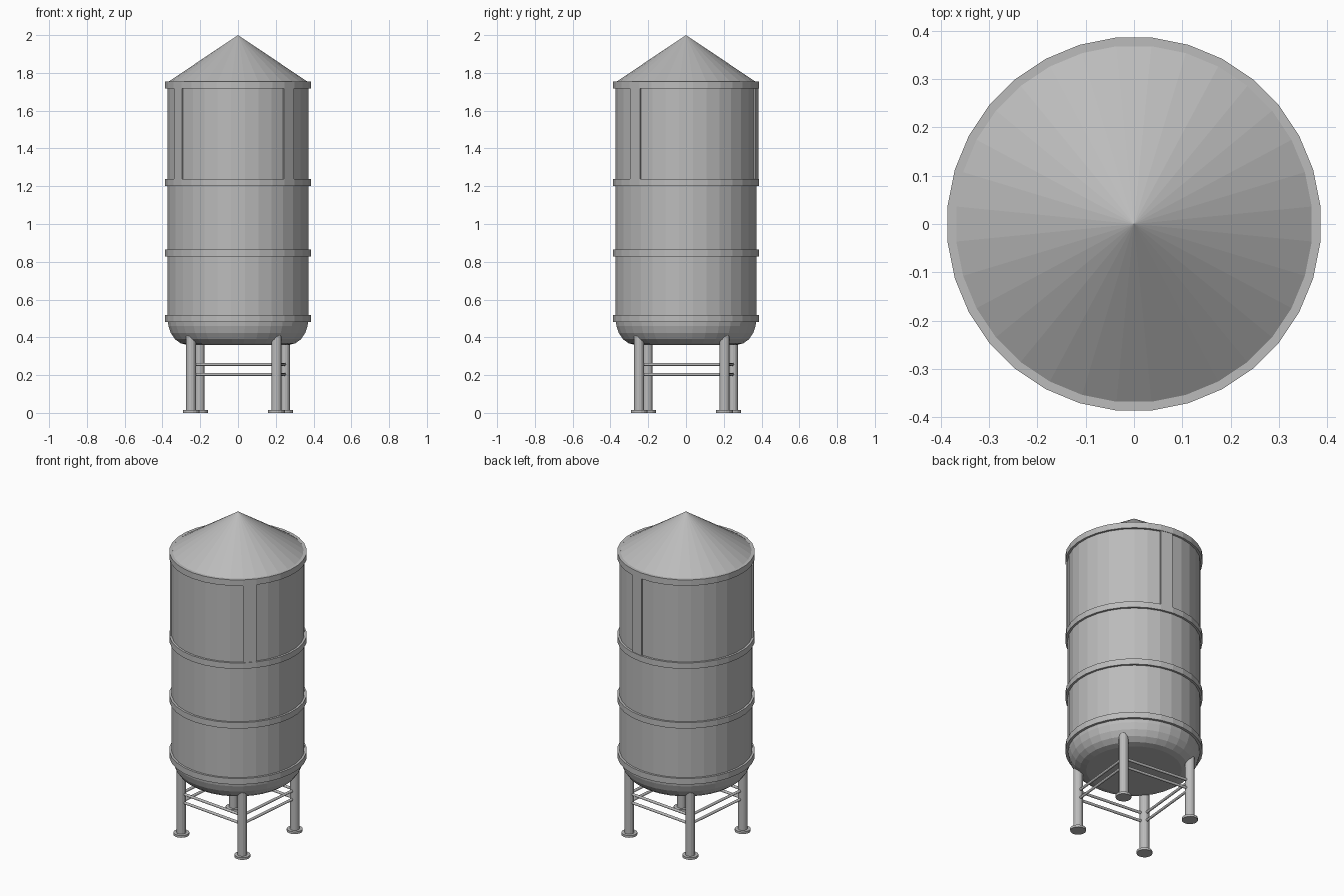
import bpy, bmesh, math
from mathutils import Vector

if "Cube" in bpy.data.objects:
    bpy.data.objects.remove(bpy.data.objects["Cube"], do_unlink=True)

SIDES = 32
STEP = 2 * math.pi / SIDES

steel = bpy.data.materials.new("grey_steel")
steel.use_nodes = True
steel.diffuse_color = (0.5, 0.5, 0.5, 1)
steel.node_tree.nodes["Principled BSDF"].inputs["Base Color"].default_value = (0.5, 0.5, 0.5, 1)


def finish(name, bm):
    bmesh.ops.remove_doubles(bm, verts=bm.verts, dist=1e-5)
    bmesh.ops.recalc_face_normals(bm, faces=bm.faces)
    mesh = bpy.data.meshes.new(name)
    bm.to_mesh(mesh)
    bm.free()
    mesh.materials.append(steel)
    obj = bpy.data.objects.new(name, mesh)
    bpy.context.collection.objects.link(obj)
    return obj


def lathe(name, profile, sides=SIDES, centre=(0, 0)):
    """Revolve (radius, height) points; facets are centred on the axes."""
    bm = bmesh.new()
    rings = []
    for r, z in profile:
        rings.append([bm.verts.new((centre[0] + r * math.cos((k + 0.5) * 2 * math.pi / sides),
                                    centre[1] + r * math.sin((k + 0.5) * 2 * math.pi / sides), z))
                      for k in range(sides)])
    for low, high in zip(rings, rings[1:]):
        for k in range(sides):
            n = (k + 1) % sides
            bm.faces.new((low[k], low[n], high[n], high[k]))
    return finish(name, bm)


def rod(name, start, end, radius, sides=12):
    start, end = Vector(start), Vector(end)
    bm = bmesh.new()
    bmesh.ops.create_cone(bm, cap_ends=True, segments=sides, radius1=radius,
                          radius2=radius, depth=(end - start).length)
    turn = (end - start).to_track_quat("Z", "Y").to_matrix()
    bmesh.ops.rotate(bm, verts=bm.verts, matrix=turn)
    bmesh.ops.translate(bm, verts=bm.verts, vec=(start + end) / 2)
    return finish(name, bm)


# Tank shell with a rounded, flat-bottomed base
R = 0.375
lathe("tank_shell", [(0, 0.36), (0.27, 0.36), (0.305, 0.368), (0.335, 0.39),
                     (0.357, 0.422), (0.37, 0.46), (R, 0.5), (R, 1.74)])

# Conical roof
lathe("roof_cone", [(R, 1.75), (0, 2.0)])

# Hoops around the shell
for i, (low, high) in enumerate([(0.48, 0.517), (0.828, 0.865), (1.2, 1.237), (1.717, 1.754)]):
    lathe(f"hoop_{i + 1}", [(0.37, low), (0.388, low), (0.388, high), (0.37, high), (0.37, low)])

# Vertical seam strips, each one facet wide
for i, facet in enumerate((7, 19, 28)):
    bm = bmesh.new()
    corners = [(r, (facet + s) * STEP) for r, s in
               ((0.37, -0.5), (0.385, -0.5), (0.385, 0.5), (0.37, 0.5))]
    base = bm.faces.new([bm.verts.new((r * math.cos(a), r * math.sin(a), 1.23)) for r, a in corners])
    new = bmesh.ops.extrude_face_region(bm, geom=[base], use_keep_orig=True)["geom"]
    bmesh.ops.translate(bm, vec=(0, 0, 0.49),
                        verts=[v for v in new if isinstance(v, bmesh.types.BMVert)])
    finish(f"seam_strip_{i + 1}", bm)

# Legs with round feet
feet = []
for i in range(4):
    a = 3.5 * STEP + i * math.pi / 2
    x, y = 0.321 * math.cos(a), 0.321 * math.sin(a)
    feet.append((x, y))
    rod(f"leg_{i + 1}", (x, y, 0.01), (x, y, 0.42), 0.027, 16)
    lathe(f"foot_{i + 1}", [(0, 0), (0.045, 0), (0.045, 0.014), (0, 0.014)], 16, (x, y))

# Paired braces between neighbouring legs
for i in range(4):
    a, b = feet[i], feet[(i + 1) % 4]
    for label, z in (("lower", 0.204), ("upper", 0.257)):
        rod(f"{label}_brace_{i + 1}", (*a, z), (*b, z), 0.008)
